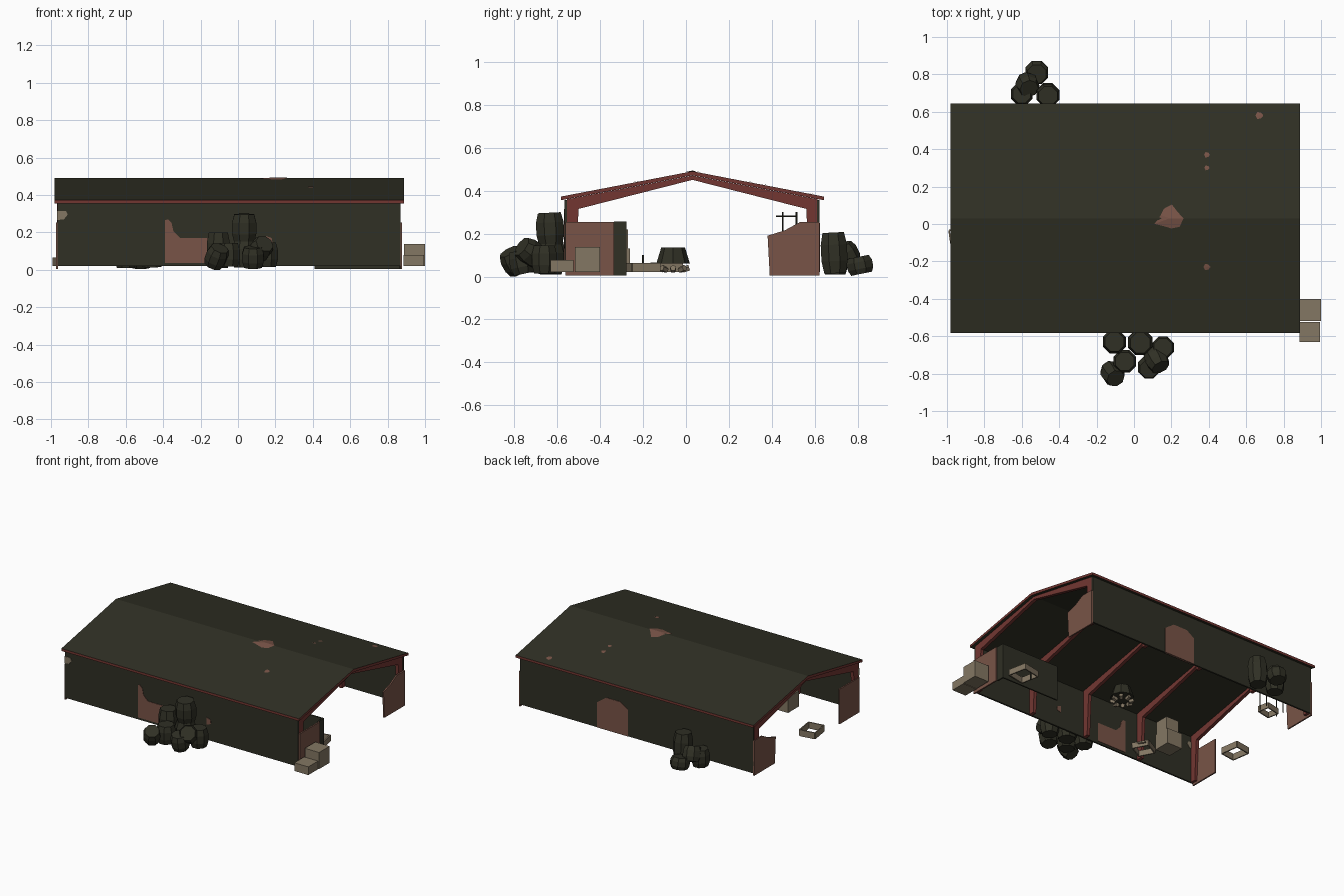
import bpy, bmesh, math
from mathutils import Matrix, Vector

if "Cube" in bpy.data.objects:
    bpy.data.objects.remove(bpy.data.objects["Cube"])


def material(name, col):
    m = bpy.data.materials.new(name)
    m.diffuse_color = (*col, 1)
    m.use_nodes = True
    m.node_tree.nodes["Principled BSDF"].inputs["Base Color"].default_value = m.diffuse_color
    return m


DARK = material("dark_olive", (0.029, 0.029, 0.018))
RED = material("red_steel", (0.17, 0.037, 0.031))
PINK = material("bare_clay", (0.19, 0.088, 0.063))
TAN = material("pale_wood", (0.23, 0.185, 0.125))


def finish(bm, name, mats):
    bmesh.ops.recalc_face_normals(bm, faces=bm.faces)
    me = bpy.data.meshes.new(name)
    bm.to_mesh(me)
    bm.free()
    for m in mats:
        me.materials.append(m)
    ob = bpy.data.objects.new(name, me)
    bpy.context.collection.objects.link(ob)
    return ob


def prism(name, pts, axis, a, b, mats):
    """Extrude a 2D outline along an axis from a to b."""
    def place(p, t):
        return {'x': (t, p[0], p[1]), 'y': (p[0], t, p[1]), 'z': (p[0], p[1], t)}[axis]
    bm = bmesh.new()
    v0 = [bm.verts.new(place(p, a)) for p in pts]
    v1 = [bm.verts.new(place(p, b)) for p in pts]
    bm.faces.new(v0)
    bm.faces.new(v1[::-1])
    n = len(pts)
    for i in range(n):
        bm.faces.new((v0[i], v1[i], v1[(i + 1) % n], v0[(i + 1) % n]))
    return finish(bm, name, mats)


def box(name, x0, x1, y0, y1, z0, z1, mat):
    return prism(name, [(x0, y0), (x1, y0), (x1, y1), (x0, y1)], 'z', z0, z1, [mat])


def rod(name, p, q, r, mat):
    p, q = Vector(p), Vector(q)
    bm = bmesh.new()
    rot = (q - p).to_track_quat('Z', 'Y').to_matrix().to_4x4()
    bmesh.ops.create_cone(bm, cap_ends=True, segments=5, radius1=r, radius2=r,
                          depth=(q - p).length, matrix=Matrix.Translation((p + q) / 2) @ rot)
    return finish(bm, name, [mat])


def barrel(name, c, r, h, tilt=0, turn=0):
    """Eight-sided bulging barrel, c = centre."""
    bm = bmesh.new()
    rings = []
    for t, k in ((-.5, .82), (-.2, 1), (.2, 1), (.5, .82)):
        rings.append([bm.verts.new((k * r * math.cos(i * math.pi / 4), k * r * math.sin(i * math.pi / 4), t * h))
                      for i in range(8)])
    for a, b in zip(rings, rings[1:]):
        for i in range(8):
            bm.faces.new((a[i], a[(i + 1) % 8], b[(i + 1) % 8], b[i]))
    bm.faces.new(rings[0][::-1])
    bm.faces.new(rings[-1])
    bm.transform(Matrix.Translation(c) @ Matrix.Rotation(turn, 4, 'Z') @ Matrix.Rotation(tilt, 4, 'X')
                 @ Matrix.Rotation(math.pi / 8, 4, 'Z'))
    return finish(bm, name, [DARK])


def open_crate(name, x, y, sx, sy, z0, z1, turn=0):
    """Four thin sides, open above and below."""
    bm = bmesh.new()
    for cx, cy, w, d in ((0, -sy / 2, sx, .008), (0, sy / 2, sx, .008),
                         (-sx / 2, 0, .008, sy), (sx / 2, 0, .008, sy)):
        bmesh.ops.create_cube(bm, size=1, matrix=Matrix.Translation((cx, cy, (z0 + z1) / 2))
                              @ Matrix.Diagonal((w, d, z1 - z0, 1)))
    bm.transform(Matrix.Translation((x, y, 0)) @ Matrix.Rotation(turn, 4, 'Z'))
    return finish(bm, name, [TAN])


YM = 0.03  # ridge line

# roof: dark sheets, red edges
roof = prism("roof", [(-.583, .372), (YM, .49), (.643, .372), (.643, .355), (YM, .471), (-.583, .355)],
             'x', -.98, .888, [DARK, RED])
for p in roof.data.polygons:
    p.material_index = 1 if abs(p.normal.z) < .5 else 0

# long walls
box("front_wall", -.965, .868, -.565, -.553, .02, .357, DARK)
box("back_wall", -.965, .868, .61, .622, .02, .357, DARK)

# five red portal frames
half = [(-.553, .02), (-.553, .36), (YM, .47)]
inner = [(YM, .45), (-.5, .315), (-.515, .02)]
mir = lambda p: (2 * YM - p[0], p[1])
outline = half + [mir(p) for p in half[1::-1]] + [mir(p) for p in inner[:0:-1]] + inner
for i in range(5):
    x = -.955 + i * .4525
    prism("portal_frame", outline, 'x', x - .012, x + .012, [RED])

# end panels with clipped corners
for x in (-.972, .868):
    prism("end_panel_front", [(-.56, .005), (-.335, .005), (-.335, .253), (-.56, .253)],
          'x', x, x + .01, [PINK])
    prism("end_panel_back", [(.622, .005), (.39, .005), (.38, .19), (.46, .215), (.53, .253), (.622, .253)],
          'x', x, x + .01, [PINK])

# stall partition in the front right corner
box("stall_wall", .41, .868, -.286, -.276, .005, .255, DARK)
box("stall_end_strip", .86, .87, -.336, -.276, .005, .255, DARK)

# wall patches, flush through the wall
prism("front_patch", [(-.39, .035), (-.16, .035), (-.16, .17), (-.31, .17), (-.345, .205),
                      (-.355, .25), (-.375, .27), (-.39, .265)], 'y', -.568, -.55, [PINK])
prism("small_front_patch", [(.15, .13), (.185, .14), (.18, .17), (.15, .18)], 'y', -.568, -.55, [PINK])
prism("corner_patch", [(-.967, .265), (-.93, .27), (-.91, .295), (-.92, .315), (-.967, .315)],
      'y', -.568, -.55, [TAN])
prism("back_patch", [(.02, .02), (.26, .02), (.26, .2), (.19, .25), (.08, .25), (.02, .21)],
      'y', .607, .625, [PINK])


# roof patches, laid on the slope
def roof_patch(name, cx, cy, radii):
    bm = bmesh.new()
    n = len(radii)
    rim = []
    for i, r in enumerate(radii):
        a = 2 * math.pi * i / n
        x, y = cx + r * math.cos(a), cy + r * math.sin(a)
        rim.append(bm.verts.new((x, y, .4925 - abs(y - YM) * .1925)))
    c = bm.verts.new((cx, cy, .4935 - abs(cy - YM) * .1925))
    for i in range(n):
        bm.faces.new((c, rim[i], rim[(i + 1) % n]))
    finish(bm, name, [PINK])


roof_patch("ridge_patch", .19, .03, [.075, .055, .075, .06, .05, .085, .05, .055, .07])
for px, py, r in ((.39, .37, .017), (.39, .3, .015), (.39, -.23, .02), (.67, .58, .022)):
    roof_patch("small_roof_patch", px, py, [r, r * .8, r, r * .9, r, r * .8])

# barrels by the front wall: x, y, z centre, radius, height, tilt, turn
for b in ((-.105, -.63, .105, .067, .19, 0, 0), (.033, -.633, .082, .07, .14, 0, 0),
          (.033, -.633, .222, .07, .15, .05, 0), (.155, -.66, .08, .063, .13, 0, 0),
          (-.05, -.735, .08, .065, .125, 0, 0), (-.115, -.8, .07, .06, .11, .6, .6),
          (.08, -.765, .067, .062, .11, .2, 0), (.12, -.725, .11, .062, .11, 1.0, .5),
          # barrels by the back wall
          (-.46, .69, .11, .066, .19, .05, 0), (-.6, .695, .07, .063, .12, 0, 0),
          (-.57, .745, .1, .062, .1, .5, .4), (-.52, .81, .052, .065, .08, .2, 0)):
    barrel("barrel", b[:3], *b[3:])

# crates outside the right end
box("low_crate", .885, .995, -.632, -.523, .02, .078, TAN)
box("high_crate", .888, 1.0, -.518, -.4, .02, .138, TAN)

# loose crates inside
open_crate("stall_crate", .76, -.2, .13, .13, .02, .062, .2)
open_crate("left_crate", -.925, -.09, .11, .13, .02, .065, .15)
box("stacked_crate", -.62, -.5, -.38, -.26, .02, .13, TAN)
box("stacked_crate_top", -.6, -.5, -.37, -.27, .13, .22, TAN)
open_crate("scrap_crate", -.45, -.44, .11, .11, .02, .06, .5)
rod("scrap_stick", (-.4, -.36, .03), (-.38, -.48, .06), .005, TAN)
rod("upright_stick", (.7, -.2, .02), (.7, -.2, .1), .005, DARK)

# pot with a pale ring of stones
bm = bmesh.new()
bmesh.ops.create_cone(bm, cap_ends=True, segments=8, radius1=.078, radius2=.055, depth=.075,
                      matrix=Matrix.Translation((.05, -.06, .098)))
finish(bm, "pot", [DARK])
for i in range(8):
    a = i * math.pi / 4
    rod("ring_stone", (.05 + .045 * math.cos(a), -.06 + .045 * math.sin(a), .03),
        (.05 + .075 * math.cos(a), -.06 + .075 * math.sin(a), .04), .015, TAN)

# stick rack in the back left corner
for y in (.45, .515):
    for x in (-.82, -.68):
        rod("rack_post", (x, y, .02), (x, y, .3), .004, DARK)
rod("rack_rail", (-.75, .42, .28), (-.75, .52, .28), .004, DARK)
open_crate("rack_crate", -.75, .45, .1, .08, .02, .06, .2)
